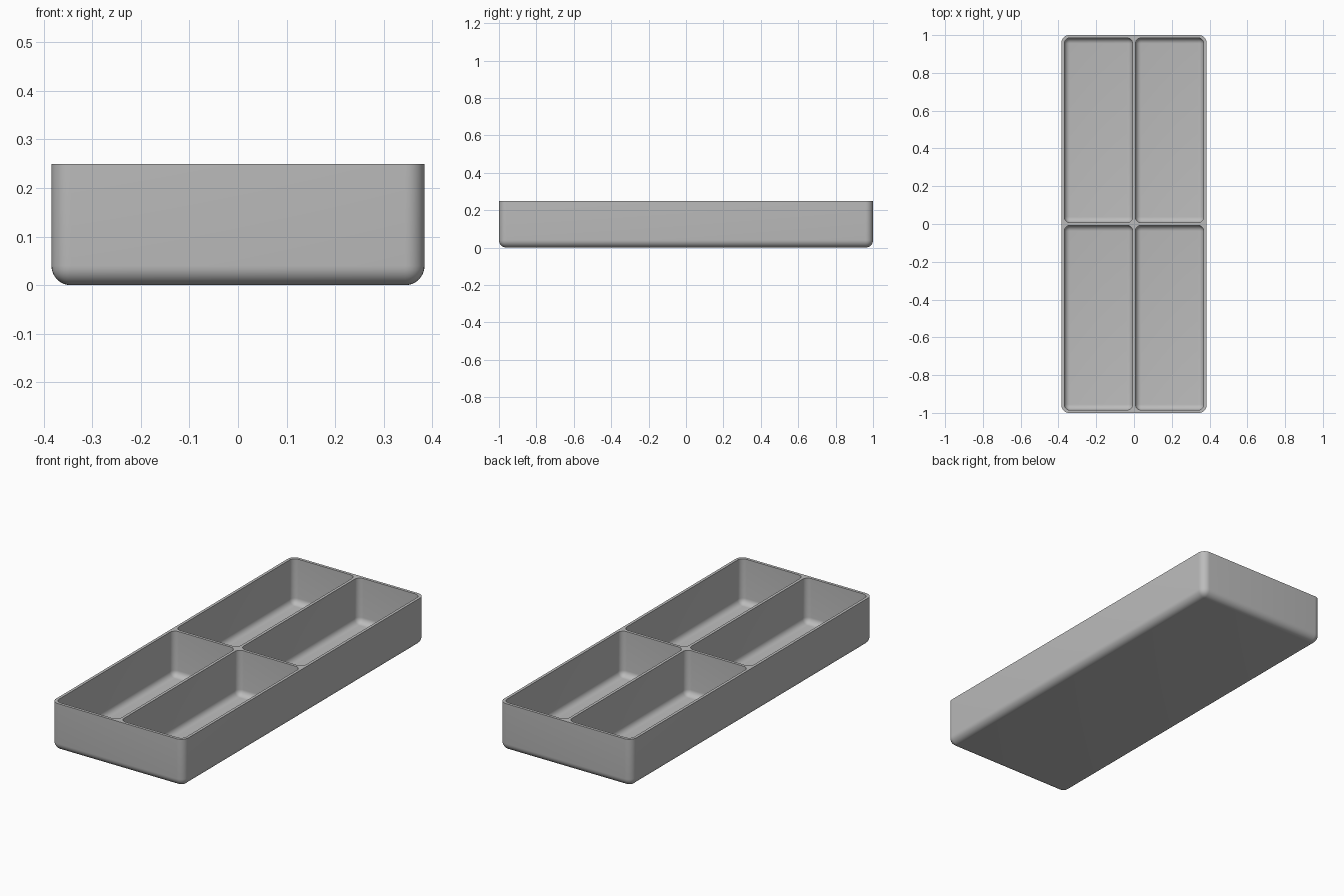
import bpy
import bmesh
from mathutils import Matrix

cube = bpy.data.objects.get("Cube")
if cube:
    bpy.data.objects.remove(cube, do_unlink=True)

HALF_X, HALF_Y, HEIGHT = 0.384, 1.0, 0.25
WALL, HALF_DIVIDER, FLOOR = 0.015, 0.0075, 0.015
OUTER_RADIUS, INNER_RADIUS = 0.04, 0.03

grey = bpy.data.materials.new("grey plastic")
grey.use_nodes = True
grey.diffuse_color = (0.5, 0.5, 0.5, 1)
grey.node_tree.nodes["Principled BSDF"].inputs["Base Color"].default_value = (0.5, 0.5, 0.5, 1)


def add_basin(bm, x0, x1, y0, y1, z0, radius, inward):
    """Add an open box with rounded upright and lower edges."""
    part = bmesh.new()
    size = Matrix.Diagonal((x1 - x0, y1 - y0, HEIGHT - z0, 1))
    centre = Matrix.Translation(((x0 + x1) / 2, (y0 + y1) / 2, (z0 + HEIGHT) / 2))
    bmesh.ops.create_cube(part, size=1, matrix=centre @ size)
    rounded = [e for e in part.edges if min(v.co.z for v in e.verts) < HEIGHT - 0.001]
    bmesh.ops.bevel(part, geom=rounded, offset=radius, offset_type='OFFSET',
                    segments=8, profile=0.5, affect='EDGES')
    lid = [f for f in part.faces if all(v.co.z > HEIGHT - 0.001 for v in f.verts)]
    bmesh.ops.delete(part, geom=lid, context='FACES')
    if inward:
        bmesh.ops.reverse_faces(part, faces=part.faces[:])
    piece = bpy.data.meshes.new("basin piece")
    part.to_mesh(piece)
    part.free()
    bm.from_mesh(piece)
    bpy.data.meshes.remove(piece)


# Outer shell and four compartments
bm = bmesh.new()
add_basin(bm, -HALF_X, HALF_X, -HALF_Y, HALF_Y, 0, OUTER_RADIUS, False)
for sx in (-1, 1):
    for sy in (-1, 1):
        xs = sorted((sx * HALF_DIVIDER, sx * (HALF_X - WALL)))
        ys = sorted((sy * HALF_DIVIDER, sy * (HALF_Y - WALL)))
        add_basin(bm, *xs, *ys, FLOOR, INNER_RADIUS, True)

# Flat rim and divider tops joining the open edges
rim = [e for e in bm.edges if e.is_boundary]
filled = bmesh.ops.triangle_fill(bm, edges=rim, use_beauty=True, normal=(0, 0, 1))
for item in filled["geom"]:
    if isinstance(item, bmesh.types.BMFace):
        item.normal_update()
        if item.normal.z < 0:
            item.normal_flip()

mesh = bpy.data.meshes.new("divided_tray")
bm.to_mesh(mesh)
bm.free()
mesh.materials.append(grey)
tray = bpy.data.objects.new("divided_tray", mesh)
bpy.context.collection.objects.link(tray)

# Smooth rounded edges, crisp rim
bpy.ops.object.select_all(action='DESELECT')
tray.select_set(True)
bpy.context.view_layer.objects.active = tray
bpy.ops.object.shade_smooth_by_angle()
